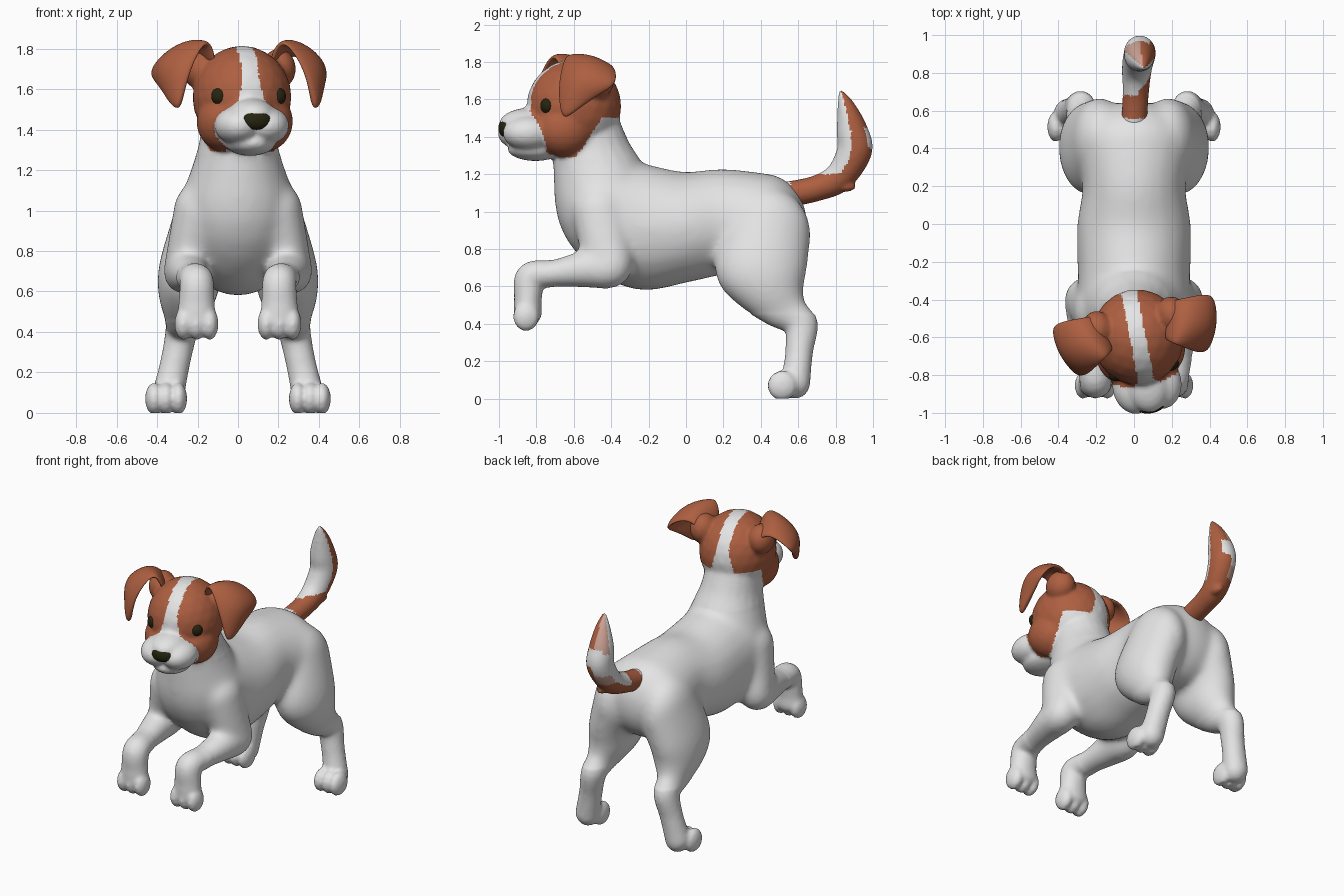
import bpy, bmesh, math
from mathutils import Matrix

if "Cube" in bpy.data.objects:
    bpy.data.objects.remove(bpy.data.objects["Cube"])


def material(name, rgb):
    m = bpy.data.materials.new(name)
    m.diffuse_color = (*rgb, 1)
    m.use_nodes = True
    m.node_tree.nodes["Principled BSDF"].inputs["Base Color"].default_value = m.diffuse_color
    return m


WHITE = material("white fur", (0.78, 0.78, 0.78))
BROWN = material("brown fur", (0.42, 0.115, 0.052))
PINK = material("pale tan fur", (0.60, 0.36, 0.30))
DARK = material("dark nose and eyes", (0.02, 0.018, 0.005))

# Head frame: turned slightly to one side about the neck
HEAD = Matrix.Translation((0.014, -0.57, 0)) @ Matrix.Rotation(math.radians(11), 4, 'Z')
HEAD_INV = HEAD.inverted()


def ball(bm, p, frame=Matrix(), sub=3):
    """Ellipsoid: p = x, y, z, rx, ry, rz"""
    m = frame @ Matrix.Translation(p[:3]) @ Matrix.Diagonal((*p[3:], 1))
    bmesh.ops.create_icosphere(bm, subdivisions=sub, radius=1, matrix=m)


def flip(p):
    return (-p[0], *p[1:])


def sweep(bm, pts, n=6):
    """Chain of ellipsoids along a smooth curve through the points"""
    ext = [pts[0], *pts, pts[-1]]
    for a, b, c, d in zip(ext, ext[1:], ext[2:], ext[3:]):
        for i in range(n):
            t = i / n
            ball(bm, tuple(q + 0.5 * t * (r - p + t * (2 * p - 5 * q + 4 * r - s + t * (3 * (q - r) + s - p)))
                           for p, q, r, s in zip(a, b, c, d)))
    ball(bm, pts[-1])


def fused(bm, name, voxel, smooth, mats, rule, soft=None):
    """Fuse overlapping shapes into one skin and colour its faces by a rule"""
    me = bpy.data.meshes.new(name)
    bm.to_mesh(me)
    bm.free()
    ob = bpy.data.objects.new(name, me)
    bpy.context.collection.objects.link(ob)
    r = ob.modifiers.new("fuse", 'REMESH')
    r.mode, r.voxel_size = 'VOXEL', voxel
    s = ob.modifiers.new("soften", 'SMOOTH')
    s.factor, s.iterations = 0.5, smooth
    bpy.context.view_layer.update()
    dg = bpy.context.evaluated_depsgraph_get()
    new = bpy.data.meshes.new_from_object(ob.evaluated_get(dg))
    ob.modifiers.clear()
    ob.data = new
    bpy.data.meshes.remove(me)
    new.name = name
    if soft:
        bm = bmesh.new()
        bm.from_mesh(new)
        region = [v for v in bm.verts if soft(v.co)]
        for _ in range(25):
            bmesh.ops.smooth_vert(bm, verts=region, factor=0.5,
                                  use_axis_x=True, use_axis_y=True, use_axis_z=True)
        bm.to_mesh(new)
        bm.free()
    new.materials.clear()
    for m in mats:
        new.materials.append(m)
    for v in new.vertices:
        v.co.z = max(0.0, v.co.z)
    for f in new.polygons:
        f.material_index = rule(f.center, f.normal)
        f.use_smooth = True
    return ob


# Torso and neck
bm = bmesh.new()
sweep(bm, [(0, .42, .93, .315, .23, .275), (0, .20, .945, .275, .20, .285),
           (0, -.02, .915, .305, .20, .30), (0, -.25, .92, .30, .25, .34),
           (0, -.41, 1.0, .29, .27, .29), (0, -.455, 1.16, .24, .255, .20),
           (0, -.50, 1.32, .195, .21, .15), (0, -.53, 1.48, .18, .17, .15)])

# Legs, listed for one side and mirrored
front_leg = [(.20, -.46, 1.0, .12, .15, .14), (.235, -.43, .82, .115, .14, .14),
             (.26, -.40, .70, .11, .11, .11), (.25, -.52, .695, .105, .10, .105),
             (.225, -.70, .67, .085, .08, .075), (.205, -.825, .65, .085, .085, .08),
             (.205, -.845, .54, .09, .075, .08), (.205, -.845, .46, .10, .075, .07)]
back_leg = [(.18, .44, .88, .155, .23, .25), (.235, .40, .70, .16, .25, .18),
            (.25, .43, .59, .145, .20, .14), (.27, .51, .48, .095, .135, .10),
            (.28, .61, .40, .08, .095, .08), (.31, .605, .25, .075, .075, .07),
            (.345, .585, .09, .08, .08, .09)]
toes = [(x, -.855, .44, .044, .07, .08) for x in (.14, .205, .27)]
toes += [(x, .515, .07, .044, .08, .08) for x in (.295, .355, .415)]
for side in (lambda p: p, flip):
    sweep(bm, [side(p) for p in front_leg])
    sweep(bm, [side(p) for p in back_leg])
    for t in toes:
        ball(bm, side(t))

# Head: skull, bridge and chin on the middle; cheeks, lips and ear roots in pairs
for p in [(0, -.03, 1.56, .245, .255, .255), (0, -.27, 1.47, .12, .165, .085),
          (0, -.24, 1.335, .125, .15, .065)]:
    ball(bm, p, HEAD)
for p in [(.10, -.10, 1.44, .14, .16, .15), (.07, -.285, 1.42, .115, .145, .095),
          (.20, .05, 1.70, .085, .10, .10)]:
    ball(bm, p, HEAD)
    ball(bm, flip(p), HEAD)


def coat(c, n):
    """Brown mask with a white blaze and white muzzle"""
    v = HEAD_INV @ c
    blaze = min(0.10, 0.042 + 0.28 * max(0, 1.64 - v.z))
    lower = 1.29 + min(0.21, 1.6 * max(0, v.y + 0.05))
    face = v.y > -0.23 - 0.4 * (v.z - 1.4) or v.z > 1.56
    return int(abs(v.x) > blaze and face and v.z > lower)


fused(bm, "body", 0.013, 4, [WHITE, BROWN], coat,
      lambda v: 0.45 < v.z < 1.27 and v.y > -0.72)

# Tail with a tuft under its bend
bm = bmesh.new()
sweep(bm, [(0, .54, 1.09, .07, .07, .07), (.01, .70, 1.125, .07, .07, .07),
           (.015, .82, 1.185, .08, .08, .08), (.03, .90, 1.32, .085, .095, .08),
           (.03, .89, 1.43, .08, .085, .07), (.04, .86, 1.55, .05, .05, .05),
           (.05, .83, 1.63, .016, .016, .02)], 8)
ball(bm, (.04, .85, 1.135, .035, .06, .03))


def tail_coat(c, n):
    if c.y < 0.56:
        return 0
    if c.y < 0.68 or (c.z < 1.2 and (n.z < 0 or n.x > 0.2)):
        return 1
    if n.y > 0.7 and 1.34 < c.z < 1.45:
        return 0
    if n.x > 0 and n.y > -0.15:
        return 1
    return 2 if n.y > 0.2 and (c.z > 1.42 or c.z < 1.27) else 0


fused(bm, "tail", 0.010, 6, [WHITE, BROWN, PINK], tail_coat)

# Floppy ears: rows from root over the fold to the tip, in the head frame
rows = [[(.13, -.07, 1.70), (.16, .02, 1.72), (.18, .13, 1.69)],
        [(.175, -.10, 1.875), (.25, .01, 1.875), (.28, .13, 1.80)],
        [(.262, -.16, 1.74), (.425, -.065, 1.765), (.46, .14, 1.68)],
        [(.305, -.175, 1.63), (.385, -.11, 1.62), (.40, .02, 1.62)],
        [(.335, -.16, 1.505), (.35, -.14, 1.50), (.36, -.12, 1.515)]]
bm = bmesh.new()
grid = [[bm.verts.new(p) for p in row] for row in rows]
for a, b in zip(grid, grid[1:]):
    for i in range(2):
        bm.faces.new((a[i], a[i + 1], b[i + 1], b[i]))
bmesh.ops.recalc_face_normals(bm, faces=bm.faces[:])
for f in bm.faces:
    f.smooth = True
me = bpy.data.meshes.new("ears")
bm.to_mesh(me)
bm.free()
me.materials.append(BROWN)
ears = bpy.data.objects.new("ears", me)
bpy.context.collection.objects.link(ears)
ears.matrix_world = HEAD
ears.modifiers.new("pair", 'MIRROR')
sol = ears.modifiers.new("thickness", 'SOLIDIFY')
sol.thickness, sol.offset = 0.045, 0
sub = ears.modifiers.new("round", 'SUBSURF')
sub.levels = sub.render_levels = 3


# Nose and eyes
def dark_part(name, parts):
    bm = bmesh.new()
    for p in parts:
        ball(bm, p, HEAD)
    for f in bm.faces:
        f.smooth = True
    me = bpy.data.meshes.new(name)
    bm.to_mesh(me)
    bm.free()
    me.materials.append(DARK)
    bpy.context.collection.objects.link(bpy.data.objects.new(name, me))


eye = (.142, -.203, 1.565, .046, .036, .045)
dark_part("nose", [(0, -.405, 1.447, .072, .034, .048)])
dark_part("eyes", [eye, flip(eye)])
